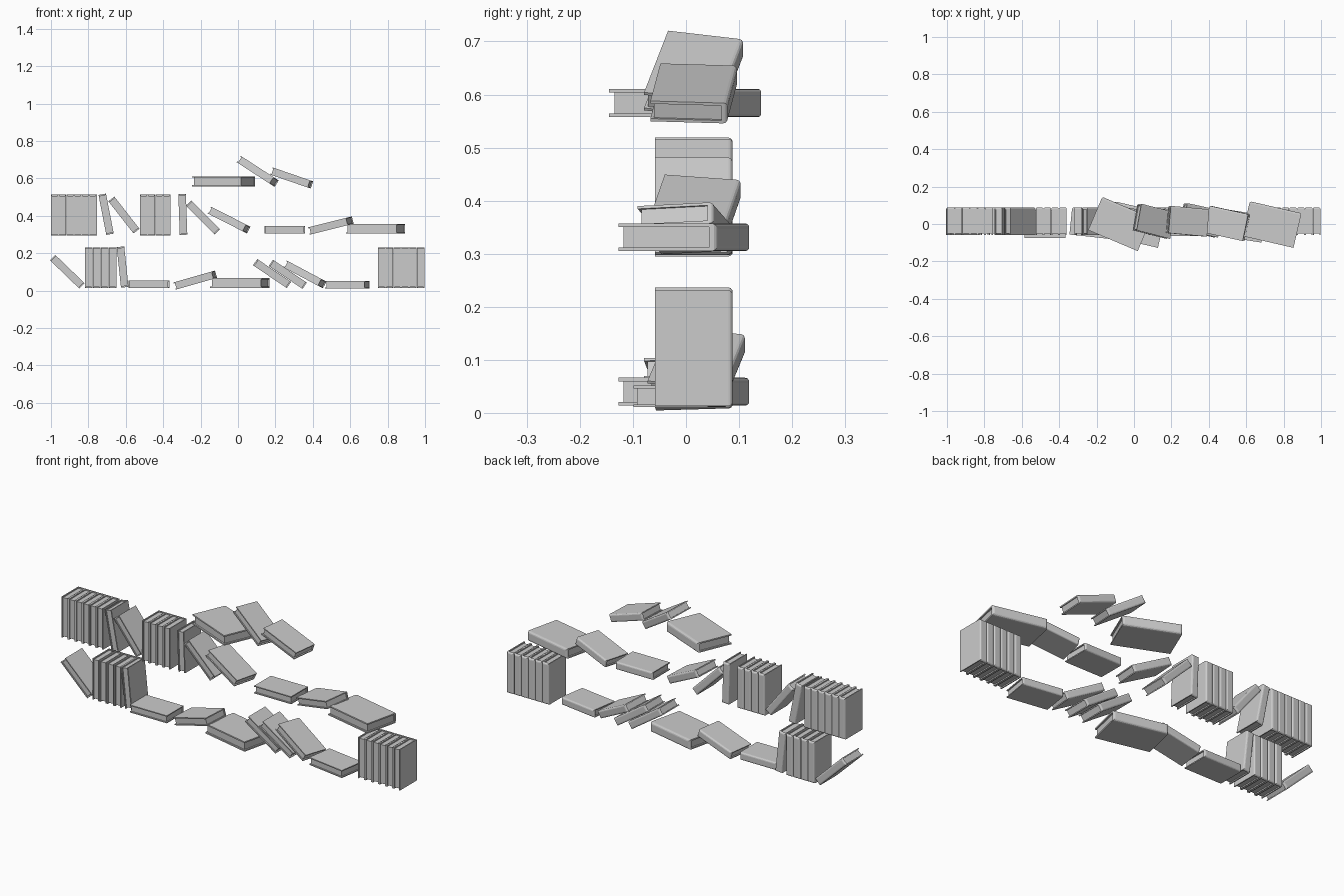
import bpy, bmesh
from math import radians
from mathutils import Matrix

if "Cube" in bpy.data.objects:
    bpy.data.objects.remove(bpy.data.objects["Cube"])

T, W, H = 0.0405, 0.146, 0.218        # thickness, depth, height of a standard book
BOARD, SPINE, RECESS = 0.0055, 0.011, 0.006


def book_mesh():
    """Book standing upright: boards face +-x, rounded spine at +y, pages open to -y."""
    bm = bmesh.new()
    x, y, z = T / 2, W / 2, H / 2
    # C-shaped cover profile, extruded to full height
    prof = [(-x, -y), (-x + BOARD, -y), (-x + BOARD, y - SPINE), (x - BOARD, y - SPINE),
            (x - BOARD, -y), (x, -y), (x, y), (-x, y)]
    face = bm.faces.new([bm.verts.new((px, py, -z)) for px, py in prof])
    ext = bmesh.ops.extrude_face_region(bm, geom=[face])
    bmesh.ops.translate(bm, vec=(0, 0, H),
                        verts=[v for v in ext["geom"] if isinstance(v, bmesh.types.BMVert)])
    # rounded spine edges
    edges = [e for e in bm.edges if all(v.co.y > y - 1e-5 for v in e.verts)]
    bmesh.ops.bevel(bm, geom=edges, offset=0.008, segments=3, profile=0.5, affect='EDGES')
    # recessed page block
    size = (T - 2 * BOARD + 0.0006, W - RECESS - SPINE / 2, H - 2 * RECESS)
    mid = (RECESS - SPINE / 2) / 2
    bmesh.ops.create_cube(bm, size=1, matrix=Matrix.Translation((0, mid, 0))
                          @ Matrix.Diagonal((*size, 1)))
    bmesh.ops.recalc_face_normals(bm, faces=bm.faces)
    me = bpy.data.meshes.new("book")
    bm.to_mesh(me)
    bm.free()
    return me


MESH = book_mesh()


def book(name, x, z, pitch=90, yaw=0, y=0.015, s=1.0):
    """pitch 0 = lying flat, 90 = upright, positive = right end down; yaw = turn in cover plane."""
    ob = bpy.data.objects.new(name, MESH)
    bpy.context.collection.objects.link(ob)
    ob.matrix_world = (Matrix.Translation((x, y, z))
                       @ Matrix.Rotation(radians(pitch), 4, 'Y')
                       @ Matrix.Rotation(radians(yaw), 4, 'Z')
                       @ Matrix.Rotation(radians(-90), 4, 'Y')
                       @ Matrix.Scale(s, 4))


def row(name, x0, x1, n, z):
    """Row of upright books filling x0..x1."""
    step = (x1 - x0) / n
    for i in range(n):
        book(f"{name}_{i + 1}", x0 + step * (i + 0.5), z)


# upright rows
row("upper_left_row", -1.0, -0.755, 6, 0.404)
row("upper_middle_row", -0.525, -0.36, 4, 0.404)
row("lower_left_row", -0.82, -0.648, 4, 0.122)
row("lower_right_row", 0.747, 0.997, 6, 0.122)

# upper level
book("upper_leaning_book_1", -0.705, 0.408, 79)
book("upper_leaning_book_2", -0.61, 0.404, 52)
book("upper_leaning_book_3", -0.295, 0.407, 88)
book("upper_leaning_book_4", -0.187, 0.39, 45)
book("upper_leaning_book_5", -0.048, 0.377, 27, -9)
book("upper_lying_book", 0.25, 0.325, y=0.008, pitch=0)
book("upper_tilted_book", 0.497, 0.348, -14, -12, 0.003)
book("upper_large_book", 0.736, 0.331, 0, -13, -0.003, 1.3)

# top level
book("top_large_book", -0.075, 0.584, 0, -23, 0, 1.32)
book("top_leaning_book_1", 0.106, 0.637, 33, -12)
book("top_leaning_book_2", 0.287, 0.602, 19, -5)

# lower level
book("lower_leaning_book_1", -0.913, 0.101, 44)
book("lower_leaning_book_2", -0.617, 0.126, 84)
book("lower_lying_book_1", -0.476, 0.033, 0, 0, -0.002)
book("lower_tilted_book", -0.228, 0.056, -16, -6, 0.005)
book("lower_large_book", 0.011, 0.04, 0, -13, -0.003, 1.3)
book("lower_leaning_book_3", 0.182, 0.091, 34)
book("lower_leaning_book_4", 0.266, 0.087, 34)
book("lower_leaning_book_5", 0.358, 0.086, 28, -11, 0.02)
book("lower_lying_book_2", 0.585, 0.031, 0, -9, -0.01)
